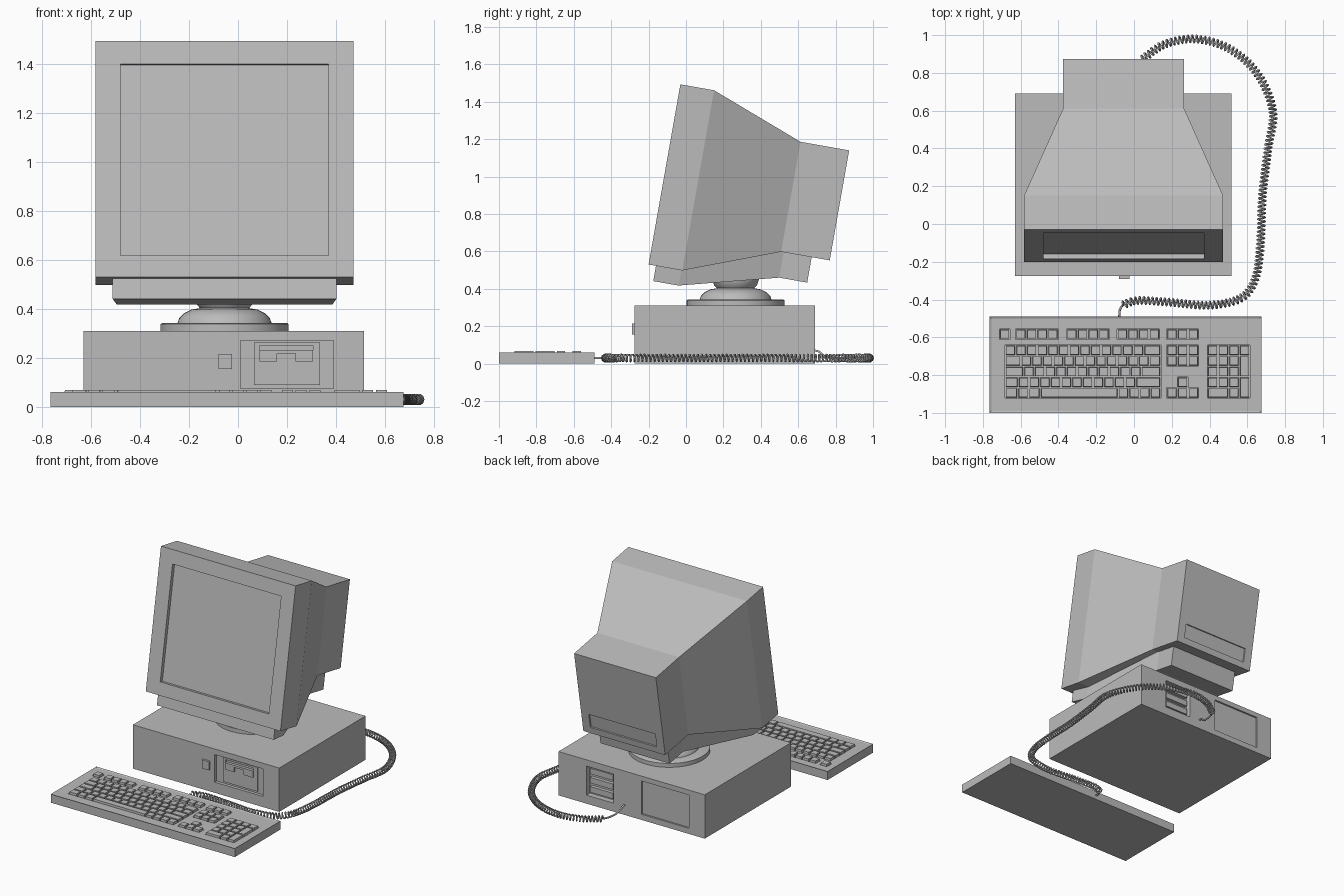
import bpy, bmesh, math
from mathutils import Matrix, Vector

if "Cube" in bpy.data.objects:
    bpy.data.objects.remove(bpy.data.objects["Cube"])

grey = bpy.data.materials.new("warm_grey")
grey.diffuse_color = (0.5, 0.5, 0.5, 1)
grey.use_nodes = True
grey.node_tree.nodes["Principled BSDF"].inputs["Base Color"].default_value = grey.diffuse_color
CX = -0.055                                   # shared centre line of monitor and case
TILT = Matrix.Translation((CX, -0.20, 0.53)) @ Matrix.Rotation(math.radians(-10), 4, 'X')


def finish(name, bm, matrix=None):
    bmesh.ops.recalc_face_normals(bm, faces=bm.faces)
    me = bpy.data.meshes.new(name)
    bm.to_mesh(me)
    bm.free()
    if matrix:
        me.transform(matrix)
    me.materials.append(grey)
    ob = bpy.data.objects.new(name, me)
    bpy.context.collection.objects.link(ob)
    return ob


def bridge(bm, rings):
    """Skin a list of four-point rings and cap both ends."""
    rings = [[bm.verts.new(p) for p in r] for r in rings]
    for a, b in zip(rings, rings[1:]):
        for i in range(4):
            bm.faces.new((a[i], a[(i + 1) % 4], b[(i + 1) % 4], b[i]))
    bm.faces.new(rings[0])
    bm.faces.new(rings[-1])


def boxes(name, items, matrix=None, taper=0):
    """Each item is (x0, x1, y0, y1, z0, z1); taper shrinks the top."""
    bm = bmesh.new()
    for x0, x1, y0, y1, z0, z1 in items:
        t = taper
        bridge(bm, [[(x0, y0, z0), (x1, y0, z0), (x1, y1, z0), (x0, y1, z0)],
                    [(x0 + t, y0 + t, z1), (x1 - t, y0 + t, z1),
                     (x1 - t, y1 - t, z1), (x0 + t, y1 - t, z1)]])
    return finish(name, bm, matrix)


def loft(name, sections, matrix):
    """Sections are (depth, bottom, top, half width)."""
    bm = bmesh.new()
    bridge(bm, [[(-w, d, b), (w, d, b), (w, d, t), (-w, d, t)] for d, b, t, w in sections])
    return finish(name, bm, matrix)


def cut(ob, items, matrix=None):
    cutter = boxes("cutter", items, matrix)
    mod = ob.modifiers.new("cut", 'BOOLEAN')
    mod.operation, mod.solver, mod.object = 'DIFFERENCE', 'EXACT', cutter
    dg = bpy.context.evaluated_depsgraph_get()
    me = bpy.data.meshes.new_from_object(ob.evaluated_get(dg))
    ob.modifiers.clear()
    ob.data = me
    bpy.data.objects.remove(cutter)


# Monitor: square front, tapering to a narrow rear housing
monitor = loft("monitor_housing", [(0, 0, 0.978, 0.527), (0.183, 0, 0.978, 0.527),
                                   (0.686, 0.19, 0.787, 0.32), (0.95, 0.19, 0.787, 0.32)], TILT)
cut(monitor, [(-0.425, 0.425, -0.1, 0.025, 0.09, 0.883)], TILT)       # screen recess
cut(monitor, [(-0.26, 0.26, 0.94, 1.1, 0.235, 0.335)], TILT)          # rear connector recess
loft("monitor_tray", [(0.04, -0.083, 0.03, 0.457), (0.177, -0.083, 0.03, 0.44),
                      (0.70, 0.052, 0.21, 0.27), (0.852, 0.052, 0.21, 0.27)], TILT)

# Swivel foot, turned from a profile
bm = bmesh.new()
profile = [(0, 0.30), (0.262, 0.30), (0.262, 0.338), (0.255, 0.342), (0.192, 0.342),
           (0.185, 0.362), (0.165, 0.382), (0.135, 0.397), (0.10, 0.403),
           (0.115, 0.42), (0.125, 0.45), (0.125, 0.48), (0, 0.48)]
pv = [bm.verts.new((CX + r, 0.265, z)) for r, z in profile]
edges = [bm.edges.new(p) for p in zip(pv, pv[1:])]
bmesh.ops.spin(bm, geom=pv + edges, cent=(CX, 0.265, 0), axis=(0, 0, 1),
               angle=math.tau, steps=48)
bmesh.ops.remove_doubles(bm, verts=bm.verts, dist=0.0005)
swivel = finish("swivel_foot", bm)
bpy.context.view_layer.objects.active = swivel
swivel.select_set(True)
bpy.ops.object.shade_smooth_by_angle(angle=math.radians(35))

# Computer case with front drive bay and rear recesses
F, R = -0.275, 0.69
case = boxes("computer_case", [(-0.63, 0.515, F, R, 0, 0.31)])
cut(case, [(0.01, 0.39, F - 0.1, F + 0.022, 0.075, 0.27),
           (0.085, 0.295, R - 0.04, R + 0.1, 0.06, 0.265),
           (-0.505, -0.135, R - 0.012, R + 0.1, 0.04, 0.275)])
boxes("power_button", [(-0.08, -0.025, F - 0.015, F + 0.01, 0.155, 0.215)])
drive = boxes("drive_face", [(0.065, 0.335, F + 0.012, F + 0.03, 0.09, 0.262)])
cut(drive, [(0.088, 0.307, F - 0.1, F + 0.025, 0.233, 0.25)])         # disk slot
bar = boxes("drive_bar", [(0.088, 0.307, F + 0.002, F + 0.014, 0.185, 0.233)])
cut(bar, [(0.16, 0.235, F - 0.1, F + 0.1, 0.1, 0.218)])               # finger notch
boxes("rear_shelves", [(0.10, 0.28, R - 0.05, R - 0.015, z, z + 0.04)
                       for z in (0.08, 0.145, 0.21)])

# Keyboard body with a raised rim
bm = bmesh.new()
bridge(bm, [[(-0.765, -1, z), (0.675, -1, z), (0.675, -0.49, z), (-0.765, -0.49, z)]
            for z in (0, 0.06)])
bm.normal_update()
bmesh.ops.recalc_face_normals(bm, faces=bm.faces)
top = [f for f in bm.faces if f.normal.z > 0.9]
bmesh.ops.inset_region(bm, faces=top, thickness=0.014)
bmesh.ops.translate(bm, verts=top[0].verts, vec=(0, 0, -0.005))
keyboard = finish("keyboard_body", bm)

# Key clusters: wells and tapered caps
keys, wells = [], []
P, G = 0.0565, 0.004


def key(x0, x1, y1, rows=1):
    keys.append((x0 + G, x1 - G, y1 - rows * P + G, y1 - G, 0.03, 0.068))


def row(x, y, widths):
    for w in widths:
        key(x, x + w * P, y)
        x += w * P


def well(x0, x1, y0, y1):
    wells.append((x0, x1, y0, y1, 0.035, 0.1))


for x, n in ((-0.713, 1), (-0.627, 4), (-0.357, 4), (-0.09, 4), (0.173, 3)):   # function row
    row(x, -0.555, [1] * n)
    well(x, x + n * P, -0.555 - P, -0.555)
X0, Y0 = -0.683, -0.64                                                # typing block
layout = [[1] * 13 + [1.6], [1.5] + [1] * 12 + [1.1], [1.75] + [1] * 11 + [1.85],
          [1.25] + [1] * 11 + [2.35], [1.2, 1, 1.1, 7.3, 1, 1, 1, 1]]
for i, widths in enumerate(layout):
    row(X0, Y0 - i * P, widths)
well(X0, X0 + 14.6 * P, Y0 - 5 * P, Y0)
for i in range(2):                                                    # navigation block
    row(0.173, Y0 - i * P, [1] * 3)
well(0.173, 0.173 + 3 * P, Y0 - 2 * P, Y0)
key(0.173 + P, 0.173 + 2 * P, Y0 - 3 * P)                             # arrow keys
row(0.173, Y0 - 4 * P, [1] * 3)
well(0.173 + P, 0.173 + 2 * P, Y0 - 4 * P + 0.001, Y0 - 3 * P)
well(0.173, 0.173 + 3 * P, Y0 - 5 * P, Y0 - 4 * P)
NX = 0.388                                                            # number pad
row(NX, Y0, [1] * 4)
for i in (1, 2, 3):
    row(NX, Y0 - i * P, [1] * 3)
row(NX, Y0 - 4 * P, [2, 1])
key(NX + 3 * P, NX + 4 * P, Y0 - P, 2)
key(NX + 3 * P, NX + 4 * P, Y0 - 3 * P, 2)
well(NX, NX + 4 * P, Y0 - 5 * P, Y0)
cut(keyboard, wells)
boxes("keys", keys, taper=0.002)


# Cables: smooth path, wound into a coil
def spline(pts, n=60):
    p = [Vector(q) for q in pts]
    p = [2 * p[0] - p[1]] + p + [2 * p[-1] - p[-2]]
    out = []
    for a, b, c, d in zip(p, p[1:], p[2:], p[3:]):
        for k in range(n):
            t = k / n
            out.append(0.5 * (2 * b + (c - a) * t + (2 * a - 5 * b + 4 * c - d) * t * t
                              + (3 * b - a - 3 * c + d) * t ** 3))
    return out + [p[-2]]


def tube(name, pts, radius):
    cu = bpy.data.curves.new(name, 'CURVE')
    cu.dimensions, cu.bevel_depth, cu.bevel_resolution = '3D', radius, 1
    cu.use_fill_caps = True
    sp = cu.splines.new('POLY')
    sp.points.add(len(pts) - 1)
    for s, q in zip(sp.points, pts):
        s.co = (*q, 1)
    cu.materials.append(grey)
    bpy.context.collection.objects.link(bpy.data.objects.new(name, cu))


H = 0.03
path = spline([(x, y, H) for x, y in (
    (0.04, 0.87), (0.16, 0.95), (0.32, 0.98), (0.5, 0.93), (0.65, 0.8), (0.735, 0.6),
    (0.71, 0.4), (0.68, 0.15), (0.67, -0.1), (0.645, -0.28), (0.57, -0.39), (0.4, -0.43),
    (0.2, -0.415), (0.02, -0.405), (-0.06, -0.43))])
PITCH, STEP, RAD = 0.022, 0.0022, 0.019
coil, travelled, target = [], 0.0, 0.0
for a, b in zip(path, path[1:]):
    seg = (b - a).length
    side = (b - a).normalized().cross(Vector((0, 0, 1)))
    while target <= travelled + seg:
        ang = math.tau * target / PITCH
        coil.append(a.lerp(b, (target - travelled) / seg)
                    + side * RAD * math.cos(ang) + Vector((0, 0, RAD * math.sin(ang))))
        target += STEP
    travelled += seg
tube("coiled_cable", coil, 0.005)
tube("cable_case_end", spline([(0.0, 0.68, 0.07), (0.0, 0.71, 0.065), (0.01, 0.75, 0.035),
                               (0.02, 0.82, H), (0.04, 0.87, H)], 6), 0.006)
tube("cable_keyboard_end", spline([(-0.06, -0.43, H), (-0.075, -0.455, H),
                                   (-0.078, -0.5, H)], 6), 0.006)
